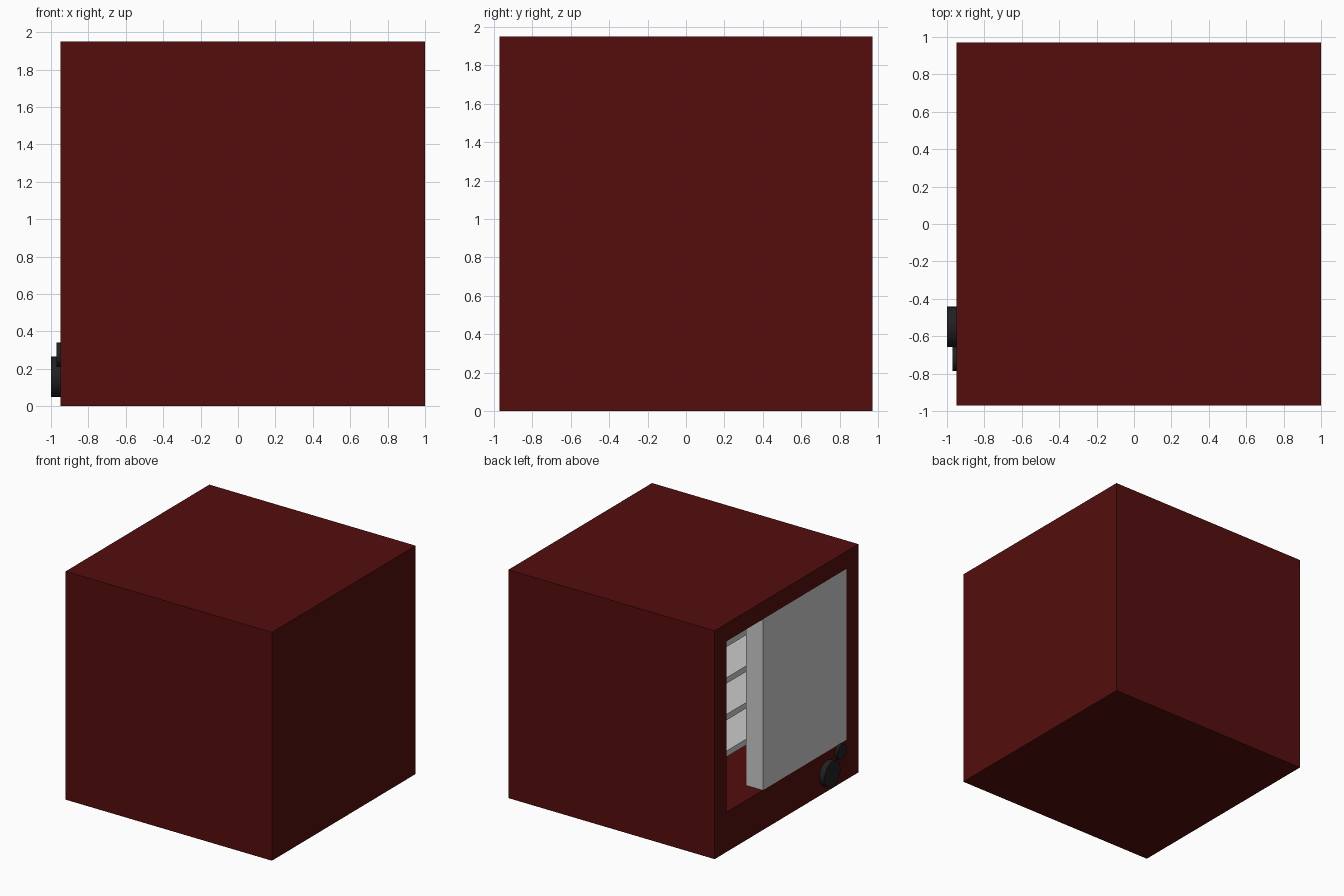
import bpy, bmesh, math
from mathutils import Matrix, Vector

if "Cube" in bpy.data.objects:
    bpy.data.objects.remove(bpy.data.objects["Cube"])


def material(name, color):
    m = bpy.data.materials.new(name)
    m.diffuse_color = (*color, 1)
    m.use_nodes = True
    m.node_tree.nodes["Principled BSDF"].inputs["Base Color"].default_value = m.diffuse_color
    return m


RED = material("dark_red", (0.09, 0.004, 0.004))
BLACK = material("black", (0.015, 0.015, 0.015))


def box_bmesh(lo, hi):
    bm = bmesh.new()
    lo, hi = Vector(lo), Vector(hi)
    size = hi - lo
    mat = Matrix.Translation((lo + hi) / 2) @ Matrix.Diagonal((*size, 1))
    bmesh.ops.create_cube(bm, size=1, matrix=mat)
    return bm


def add(name, bm, mat=None):
    me = bpy.data.meshes.new(name)
    bm.to_mesh(me)
    bm.free()
    ob = bpy.data.objects.new(name, me)
    bpy.context.collection.objects.link(ob)
    if mat:
        me.materials.append(mat)
    return ob


def knob(name, y, z, radius, x_out):
    depth = -0.95 - x_out
    bpy.ops.mesh.primitive_cylinder_add(
        vertices=32, radius=radius, depth=depth,
        location=(x_out + depth / 2, y, z), rotation=(0, math.pi / 2, 0))
    ob = bpy.context.object
    ob.name = name
    ob.data.materials.append(BLACK)
    bpy.ops.object.shade_smooth_by_angle(angle=math.radians(40))


# Cabinet body: inset the left face, fit it to the opening, push it inwards
FRONT, BACK = -0.95, 0.84
HALF, FLOOR, CEIL = 0.81, 0.34, 1.80
bm = box_bmesh((FRONT, -0.97, 0), (1, 0.97, 1.95))
bm.faces.ensure_lookup_table()
left = next(f for f in bm.faces if f.normal.x < -0.9)
bmesh.ops.inset_region(bm, faces=[left], thickness=0.1)
for v in left.verts:
    v.co.y = math.copysign(HALF, v.co.y)
    v.co.z = CEIL if v.co.z > 1 else FLOOR
inner = bmesh.ops.extrude_face_region(bm, geom=[left])["geom"]
for v in (g for g in inner if isinstance(g, bmesh.types.BMVert)):
    v.co.x = BACK
if left.is_valid:
    bmesh.ops.delete(bm, geom=[left], context='FACES_ONLY')
bmesh.ops.recalc_face_normals(bm, faces=bm.faces)
add("cabinet_body", bm, RED)

# Thick door panel, flush with the cabinet, covering part of the opening
add("door_panel", box_bmesh((FRONT, -HALF, FLOOR), (FRONT + 0.16, 0.32, CEIL)))

# Shelves inside the cavity
for i in range(4):
    z = 0.593 + 0.313 * i
    add(f"shelf_{i + 1}", box_bmesh((FRONT + 0.27, -HALF, z), (BACK, HALF, z + 0.05)))

# Control knobs below the door
knob("large_knob", -0.55, 0.158, 0.108, -1.0)
knob("small_knob", -0.72, 0.275, 0.065, -0.97)
